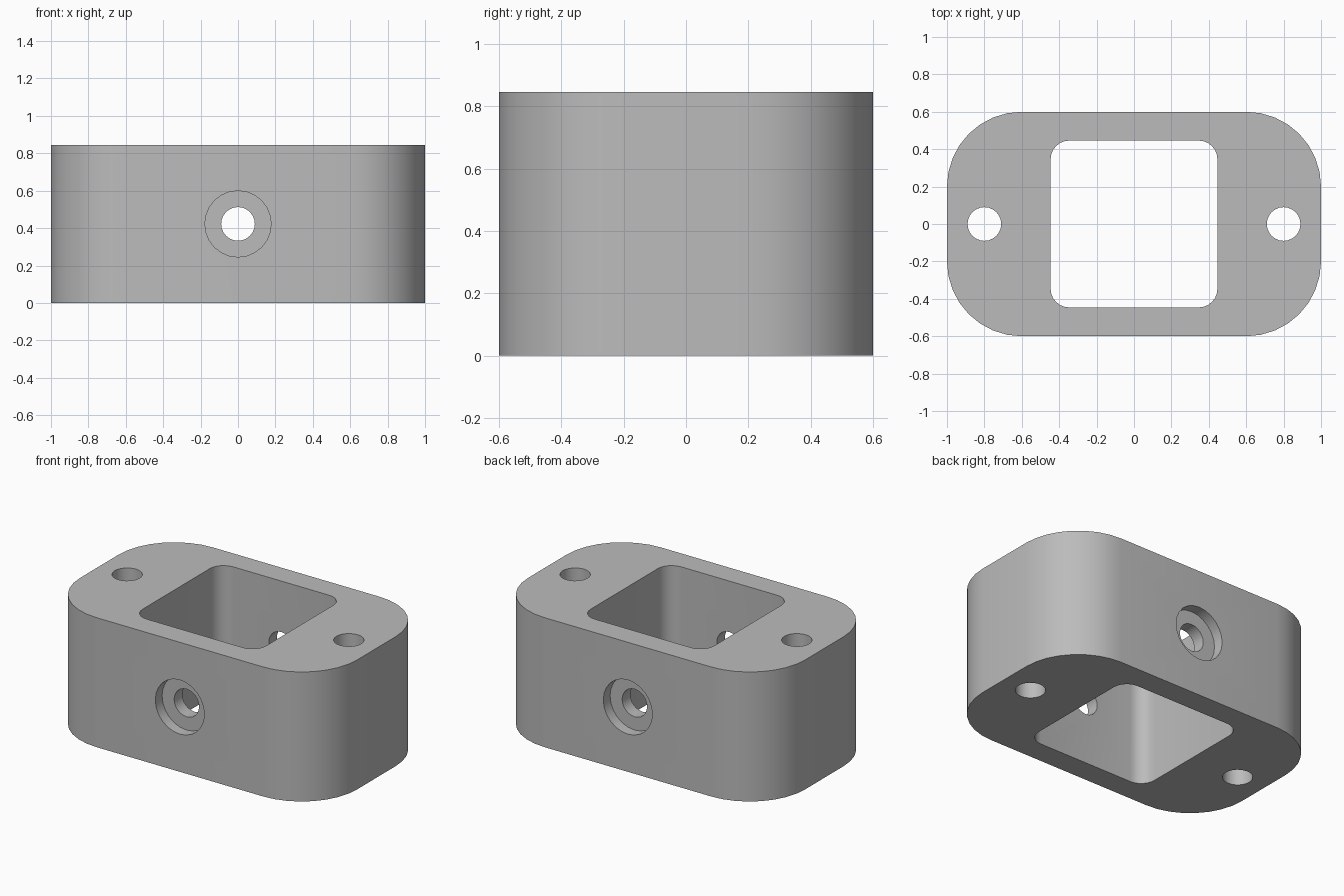
import bpy
import math

cube = bpy.data.objects.get("Cube")
if cube:
    bpy.data.objects.remove(cube, do_unlink=True)

HEIGHT = 0.845
MID = HEIGHT / 2

grey = bpy.data.materials.new("plain grey")
grey.use_nodes = True
colour = (0.5, 0.5, 0.5, 1)
grey.diffuse_color = colour
grey.node_tree.nodes["Principled BSDF"].inputs["Base Color"].default_value = colour


def rounded_prism(name, half_x, half_y, radius, z0, z1, steps):
    """Upright prism with a rounded rectangle as its outline."""
    outline = []
    for corner, (sx, sy) in enumerate([(1, 1), (-1, 1), (-1, -1), (1, -1)]):
        for i in range(steps + 1):
            a = math.pi / 2 * (corner + i / steps)
            outline.append((sx * (half_x - radius) + radius * math.cos(a),
                            sy * (half_y - radius) + radius * math.sin(a)))
    n = len(outline)
    verts = [(x, y, z) for z in (z0, z1) for x, y in outline]
    faces = [tuple(reversed(range(n))), tuple(range(n, 2 * n))]
    faces += [(i, (i + 1) % n, n + (i + 1) % n, n + i) for i in range(n)]
    mesh = bpy.data.meshes.new(name)
    mesh.from_pydata(verts, [], faces)
    mesh.materials.append(grey)
    obj = bpy.data.objects.new(name, mesh)
    bpy.context.collection.objects.link(obj)
    return obj


def drill(name, radius, length, location, along_y=False):
    """Cylinder used to cut a hole."""
    bpy.ops.mesh.primitive_cylinder_add(
        vertices=24, radius=radius, depth=length, location=location,
        rotation=(math.pi / 2 if along_y else 0, 0, 0))
    obj = bpy.context.object
    obj.name = name
    obj.data.materials.append(grey)
    return obj


# Block with rounded corners
block = rounded_prism("spacer_block", 1.0, 0.6, 0.4, 0, HEIGHT, 8)

# Square window, bolt holes, cross hole and its counterbores
cutters = [rounded_prism("window_cutter", 0.446, 0.446, 0.1, -0.2, HEIGHT + 0.2, 6),
           drill("cross_hole_cutter", 0.09, 2, (0, 0, MID), True)]
for side in (-1, 1):
    cutters.append(drill("bolt_hole_cutter", 0.09, 2, (side * 0.8, 0, MID)))
    cutters.append(drill("counterbore_cutter", 0.177, 0.2, (0, side * 0.63, MID), True))

bpy.ops.object.select_all(action='DESELECT')
bpy.context.view_layer.objects.active = block
block.select_set(True)
for cutter in cutters:
    cutter.hide_render = True
    cut = block.modifiers.new(cutter.name, 'BOOLEAN')
    cut.operation = 'DIFFERENCE'
    cut.solver = 'EXACT'
    cut.object = cutter
    bpy.ops.object.modifier_apply(modifier=cut.name)
    bpy.data.objects.remove(cutter, do_unlink=True)

bpy.ops.object.shade_smooth_by_angle(angle=math.radians(30))
